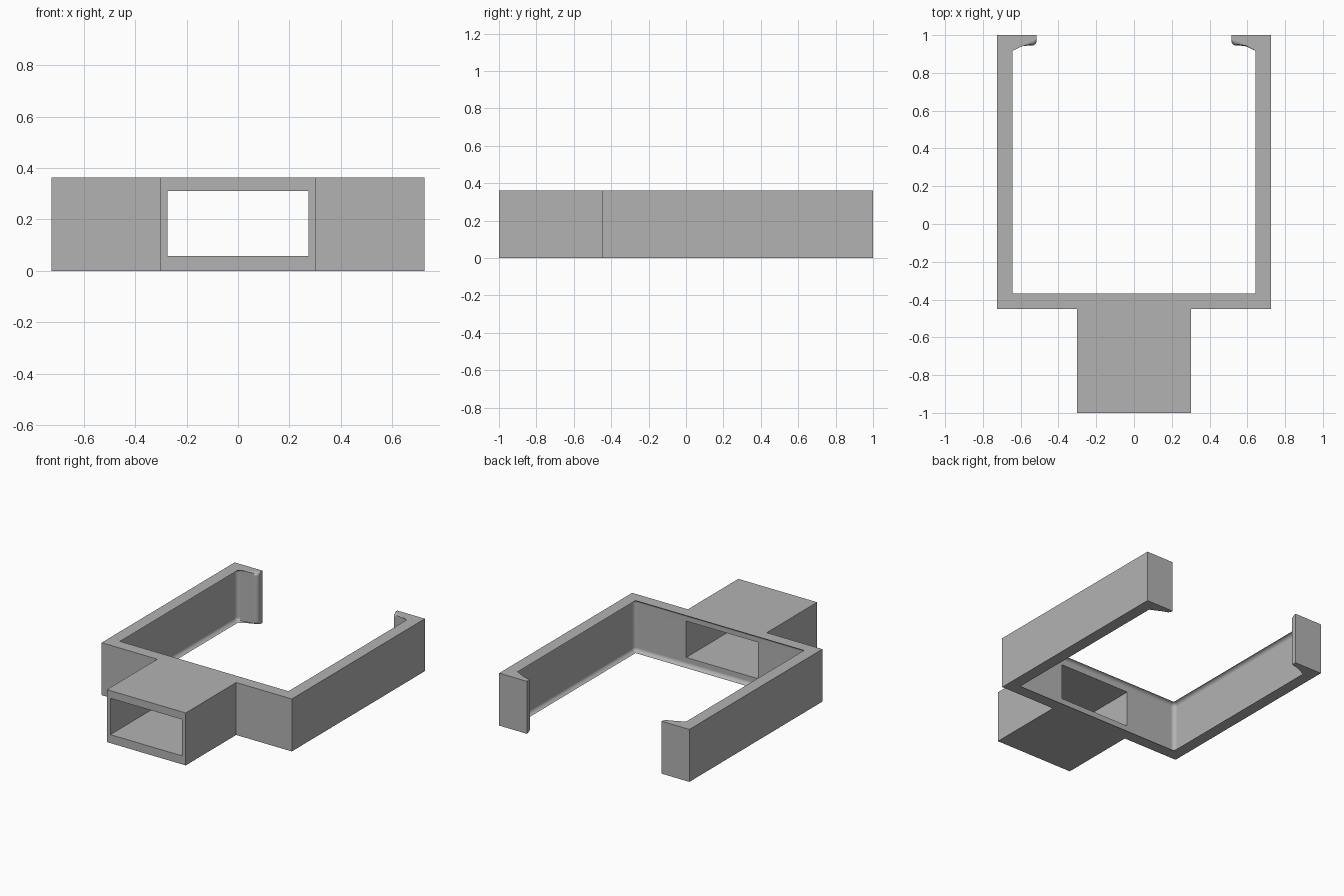
import bpy
import bmesh
from math import sin, cos, pi

if "Cube" in bpy.data.objects:
    bpy.data.objects.remove(bpy.data.objects["Cube"], do_unlink=True)

HEIGHT = 0.362
FILLET = 0.028
STEPS = 6

grey = bpy.data.materials.new("plain_grey")
grey.use_nodes = True
colour = (0.45, 0.45, 0.45, 1)
grey.diffuse_color = colour
grey.node_tree.nodes["Principled BSDF"].inputs["Base Color"].default_value = colour


def arc(cx, cy, radius, start, end):
    return [(cx + radius * cos(start + (end - start) * i / STEPS),
             cy + radius * sin(start + (end - start) * i / STEPS))
            for i in range(STEPS + 1)]


def outline(d):
    """Plan of the frame, with its inner wall pushed outwards by d."""
    r = FILLET
    inner = max(r - d, 0.001)
    half = [(0.301, -1), (0.301, -0.45), (0.726, -0.45), (0.726, 1), (0.515, 1)]
    # rounded lip tip, then the two rounded inner corners
    half += arc(0.515 + r, 0.944 + d + r, r, pi, 1.5 * pi)
    half += arc(0.669 - r, 0.944 - r, inner, pi / 2, 0)
    half += arc(0.669 - r, -0.394 + r, inner, 0, -pi / 2)
    return half + [(-x, y) for x, y in reversed(half)]


# Frame and socket: stacked outlines give the rounded inner rims
rim = FILLET - 0.002
angles = [i * pi / 2 / STEPS for i in range(STEPS + 1)]
lower = [(rim * (1 - cos(pi / 2 - a)), rim * (1 - sin(pi / 2 - a))) for a in angles]
layers = [(d, z) for z, d in ((rim - rim * cos(a), rim - rim * sin(a)) for a in angles)]
layers += [(d, HEIGHT - z) for d, z in reversed(layers)]

bm = bmesh.new()
rings = [[bm.verts.new((x, y, z)) for x, y in outline(d)] for d, z in layers]
for low, high in zip(rings, rings[1:]):
    for i in range(len(low)):
        j = (i + 1) % len(low)
        bm.faces.new((low[i], low[j], high[j], high[i]))
bm.faces.new(list(reversed(rings[0])))
bm.faces.new(rings[-1])
bmesh.ops.recalc_face_normals(bm, faces=bm.faces)
bmesh.ops.dissolve_limit(bm, angle_limit=0.001, verts=bm.verts, edges=bm.edges)
mesh = bpy.data.meshes.new("bracket_frame")
bm.to_mesh(mesh)
bm.free()
frame = bpy.data.objects.new("bracket_frame", mesh)
bpy.context.collection.objects.link(frame)
mesh.materials.append(grey)

# Rectangular slot through the socket and the front wall
bpy.ops.mesh.primitive_cube_add(size=1, location=(0, -0.7, 0.184))
cutter = bpy.context.object
cutter.name = "slot_cutter"
cutter.scale = (0.548, 0.8, 0.251)
cutter.data.materials.append(grey)
cutter.hide_render = True
cutter.hide_set(True)
slot = frame.modifiers.new("slot", 'BOOLEAN')
slot.operation = 'DIFFERENCE'
slot.solver = 'EXACT'
slot.object = cutter

# Apply the slot and drop the cutter, then smooth only the fillets
bpy.ops.object.select_all(action='DESELECT')
bpy.context.view_layer.objects.active = frame
frame.select_set(True)
bpy.ops.object.modifier_apply(modifier=slot.name)
bpy.data.objects.remove(cutter, do_unlink=True)
bpy.ops.object.shade_smooth_by_angle(angle=pi / 6)
weighted = frame.modifiers.new("flat_face_normals", 'WEIGHTED_NORMAL')
weighted.keep_sharp = True
